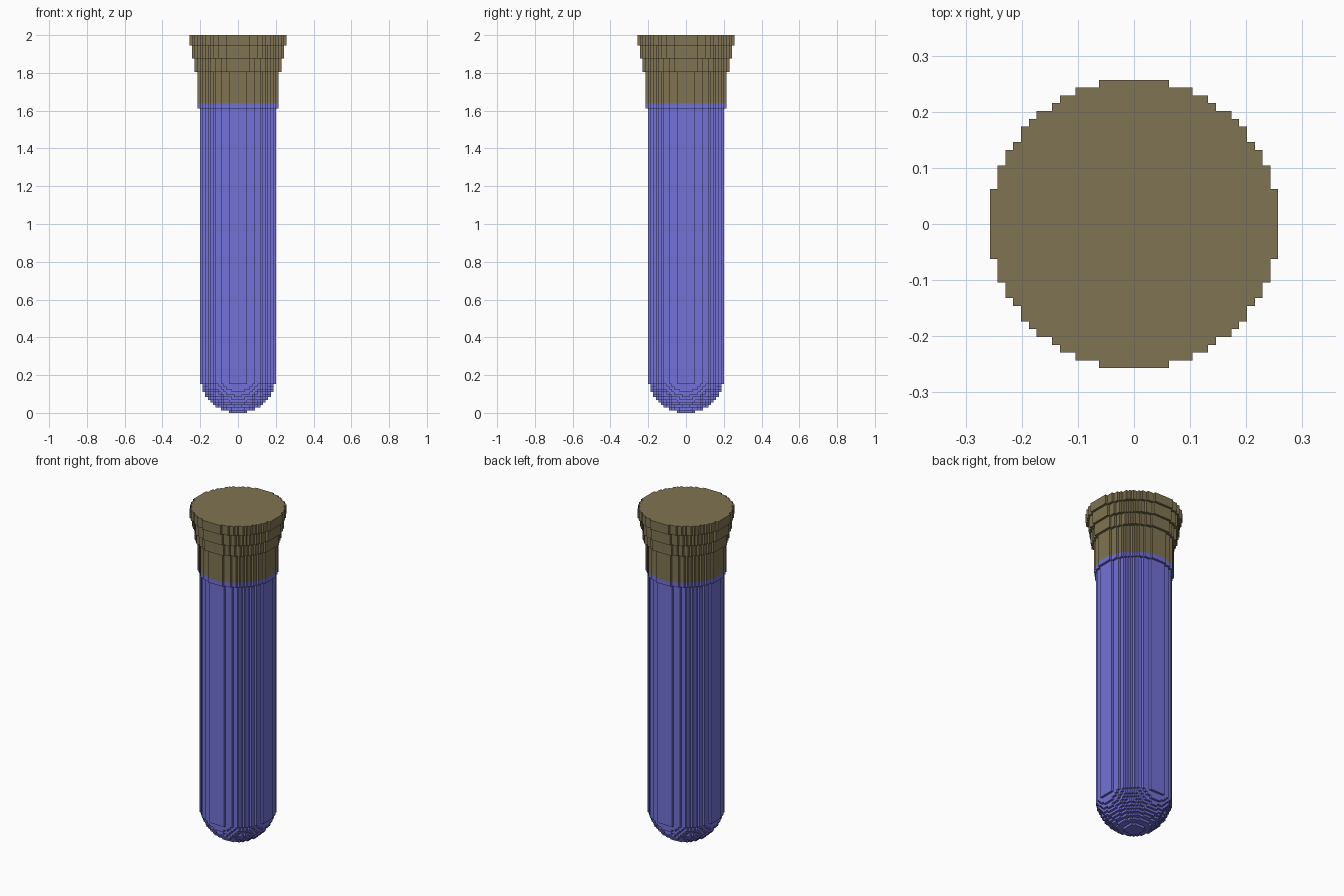
import bpy, bmesh

if "Cube" in bpy.data.objects:
    bpy.data.objects.remove(bpy.data.objects["Cube"])

U = 2 / 144            # size of one block; the tube is 144 blocks tall
N = 20                 # half extent of the block grid


def srgb(r, g, b):
    def lin(c):
        c /= 255
        return c / 12.92 if c <= 0.04045 else ((c + 0.055) / 1.055) ** 2.4
    return (lin(r), lin(g), lin(b), 1)


def material(name, colour):
    m = bpy.data.materials.new(name)
    m.diffuse_color = colour
    m.use_nodes = True
    m.node_tree.nodes["Principled BSDF"].inputs["Base Color"].default_value = m.diffuse_color
    return m


def disc(r2):
    """Blocks of a layer that lie inside a squared radius."""
    return {(i, j) for i in range(-N, N + 1) for j in range(-N, N + 1) if i * i + j * j <= r2}


def stepped_solid(name, bands, mat):
    """Stack of blocky discs: (bottom layer, top layer, squared radius)."""
    bm = bmesh.new()
    cache = {}

    def quad(*pts):
        vs = []
        for p in pts:
            if p not in cache:
                cache[p] = bm.verts.new([c * U for c in p])
            vs.append(cache[p])
        bm.faces.new(vs)

    cells = [disc(r2) for _, _, r2 in bands]
    for k, (z0, z1, _) in enumerate(bands):
        here = cells[k]
        below = cells[k - 1] if k else set()
        above = cells[k + 1] if k + 1 < len(bands) else set()
        for i, j in here:
            a, b, c, d = i - .5, i + .5, j - .5, j + .5
            if (i, j) not in above:
                quad((a, c, z1), (b, c, z1), (b, d, z1), (a, d, z1))
            if (i, j) not in below:
                quad((a, d, z0), (b, d, z0), (b, c, z0), (a, c, z0))
            # outer walls
            for di, dj, p, q in ((1, 0, (b, c), (b, d)), (-1, 0, (a, d), (a, c)),
                                 (0, 1, (b, d), (a, d)), (0, -1, (a, c), (b, c))):
                if (i + di, j + dj) not in here:
                    quad((*p, z0), (*q, z0), (*q, z1), (*p, z1))
    me = bpy.data.meshes.new(name)
    bm.to_mesh(me)
    bm.free()
    me.materials.append(mat)
    ob = bpy.data.objects.new(name, me)
    bpy.context.collection.objects.link(ob)
    return ob


glass = material("blue glass", srgb(115, 113, 214))
cork = material("brown cork", srgb(128, 116, 82))

# tube: rounded bottom, straight wall, lip
R2 = 14.5 ** 2
tube = [(z, z + 1, R2 - (14 - z) ** 2) for z in range(11)]
tube += [(11, 116, R2), (116, 118, 15.5 ** 2)]
stepped_solid("tube", tube, glass)

# stopper: straight neck flaring in steps
stepped_solid("stopper", [(118, 130, 15.5 ** 2), (130, 135, 16.5 ** 2),
                          (135, 140, 17.5 ** 2), (140, 144, 18.5 ** 2)], cork)
